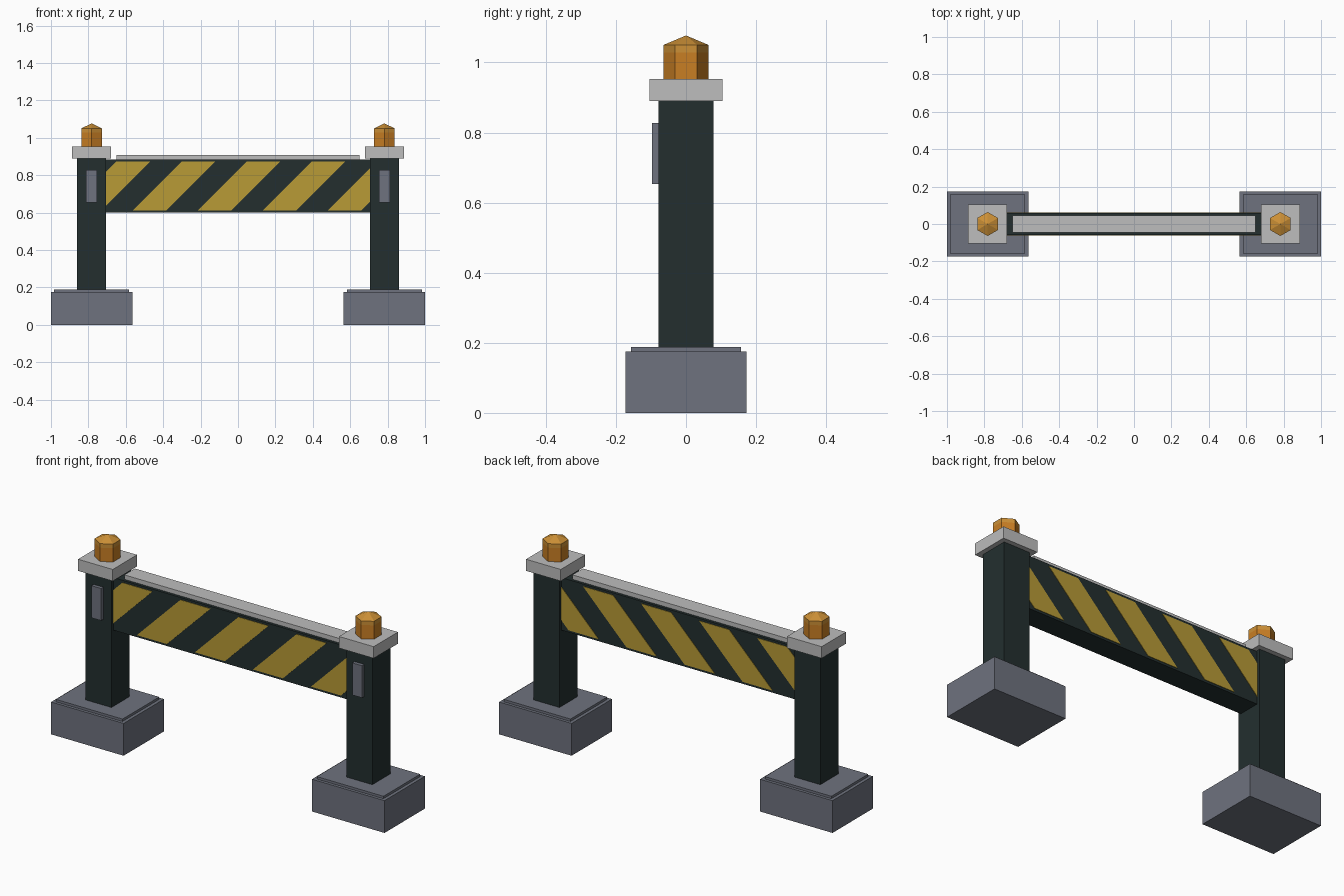
import bpy, bmesh, math

if "Cube" in bpy.data.objects:
    bpy.data.objects.remove(bpy.data.objects["Cube"])


def material(name, r, g, b):
    def lin(c):
        c /= 255
        return c / 12.92 if c <= 0.04045 else ((c + 0.055) / 1.055) ** 2.4
    m = bpy.data.materials.new(name)
    m.diffuse_color = (lin(r), lin(g), lin(b), 1)
    m.use_nodes = True
    m.node_tree.nodes["Principled BSDF"].inputs["Base Color"].default_value = m.diffuse_color
    return m


DARK = material("dark_green_paint", 35, 47, 47)
YELLOW = material("warning_yellow", 184, 155, 54)
STONE = material("blue_grey_concrete", 110, 114, 126)
PALE = material("pale_grey_metal", 189, 189, 189)
AMBER = material("amber_glass", 200, 126, 36)
LIGHT_AMBER = material("light_amber_glass", 204, 144, 54)


def finish(name, bm, *mats):
    bmesh.ops.recalc_face_normals(bm, faces=bm.faces)
    mesh = bpy.data.meshes.new(name)
    bm.to_mesh(mesh)
    bm.free()
    for m in mats:
        mesh.materials.append(m)
    obj = bpy.data.objects.new(name, mesh)
    bpy.context.collection.objects.link(obj)
    return obj


def box(name, x, y, z, mat):
    """Box from (min, max) ranges on each axis."""
    bm = bmesh.new()
    bmesh.ops.create_cube(bm, size=1)
    for v in bm.verts:
        v.co = [(r[0] + r[1]) / 2 + c * (r[1] - r[0]) for c, r in zip(v.co, (x, y, z))]
    return finish(name, bm, mat)


def lamp(name, cx):
    """Six-sided lamp with a shallow pointed top and a lighter upper band."""
    bm = bmesh.new()
    rings = []
    for z in (0.953, 1.028, 1.05):
        rings.append([bm.verts.new((cx + 0.064 * math.sin(i * math.pi / 3),
                                    0.064 * math.cos(i * math.pi / 3), z)) for i in range(6)])
    tip = bm.verts.new((cx, 0, 1.077))
    bm.faces.new(rings[0])
    for i in range(6):
        j = (i + 1) % 6
        for lo, hi in zip(rings, rings[1:]):
            bm.faces.new((lo[i], lo[j], hi[j], hi[i]))
        bm.faces.new((rings[2][i], rings[2][j], tip))
    for f in bm.faces:
        f.material_index = int(f.calc_center_median().z > 1.03)
    return finish(name, bm, AMBER, LIGHT_AMBER)


# Footings, posts, caps, reflectors and lamps on both ends
for side, cx in (("left", -0.7825), ("right", 0.7825)):
    def centred(name, hx, hy, z, mat):
        box(f"{side}_{name}", (cx - hx, cx + hx), (-hy, hy), z, mat)
    centred("footing", 0.2175, 0.173, (0, 0.175), STONE)
    centred("footing_step", 0.2, 0.157, (0.175, 0.188), STONE)
    centred("post", 0.078, 0.078, (0.188, 0.89), DARK)
    centred("post_cap", 0.104, 0.104, (0.89, 0.953), PALE)
    box(f"{side}_reflector", (cx - 0.029, cx + 0.029), (-0.097, -0.078), (0.653, 0.827), STONE)
    lamp(f"{side}_lamp", cx)

# Crossbeam and its top rail
box("crossbeam", (-0.705, 0.705), (-0.06, 0.06), (0.6, 0.885), DARK)
box("top_rail", (-0.65, 0.65), (-0.045, 0.045), (0.885, 0.909), PALE)

# Slanted stripes: a thin panel cut along 45 degree lines, keeping the stripe faces
Z0, Z1, FIRST, PERIOD, WIDTH = 0.612, 0.873, -0.911, 0.348, 0.18
for name, y in (("front_stripes", -0.0625), ("back_stripes", 0.0625)):
    bm = bmesh.new()
    bm.faces.new([bm.verts.new((x, y, z)) for x, z in
                  ((-0.705, Z0), (0.705, Z0), (0.705, Z1), (-0.705, Z1))])
    for k in range(5):
        for edge in (0, WIDTH):
            bmesh.ops.bisect_plane(bm, geom=bm.verts[:] + bm.edges[:] + bm.faces[:],
                                   plane_co=(FIRST + k * PERIOD + edge, y, Z0),
                                   plane_no=(1, 0, -1))
    gaps = []
    for f in bm.faces:
        c = f.calc_center_median()
        if (c.x - (c.z - Z0) - FIRST) % PERIOD > WIDTH:
            gaps.append(f)
    bmesh.ops.delete(bm, geom=gaps, context='FACES')
    # Thicken the remaining faces back into the beam
    result = bmesh.ops.extrude_face_region(bm, geom=bm.faces[:])
    for v in result["geom"]:
        if isinstance(v, bmesh.types.BMVert):
            v.co.y -= math.copysign(0.003, y)
    finish(name, bm, YELLOW)
